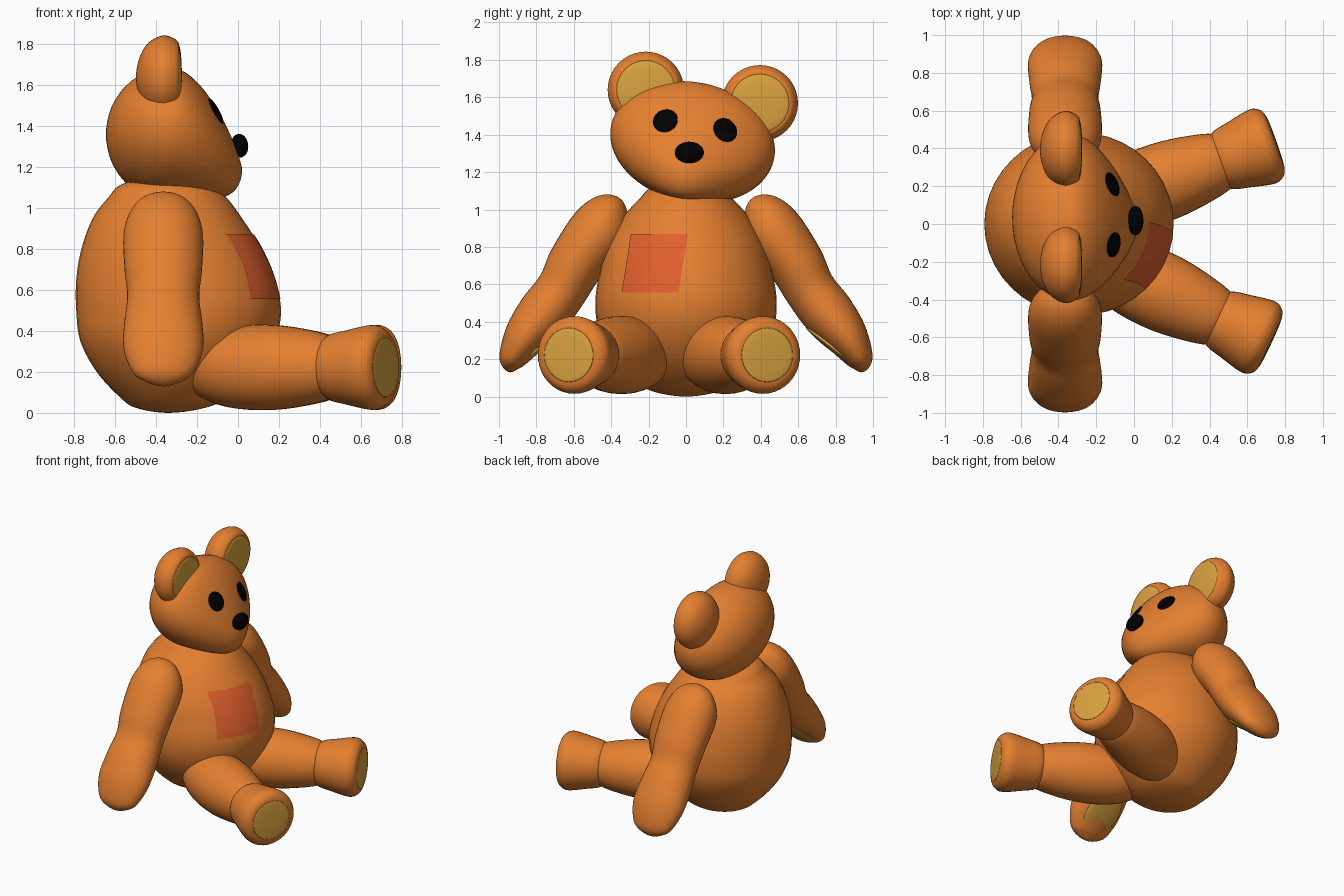
import bpy, bmesh
from math import sin, cos, pi, radians
from mathutils import Vector, Matrix
from mathutils.bvhtree import BVHTree

if "Cube" in bpy.data.objects:
    bpy.data.objects.remove(bpy.data.objects["Cube"])


def material(name, rgb):
    m = bpy.data.materials.new(name)
    m.diffuse_color = (*rgb, 1)
    m.use_nodes = True
    m.node_tree.nodes["Principled BSDF"].inputs["Base Color"].default_value = m.diffuse_color
    return m


FUR = material("fur", (0.78, 0.215, 0.03))
PAD = material("pad", (0.70, 0.37, 0.05))
PATCH = material("patch_cloth", (0.74, 0.115, 0.025))
BLACK = material("black", (0.0, 0.0, 0.0))


def finish(bm, name, mat):
    """Turn a bmesh into a smooth object and return a ray-cast tree of it."""
    bmesh.ops.recalc_face_normals(bm, faces=bm.faces)
    tree = BVHTree.FromBMesh(bm)
    mesh = bpy.data.meshes.new(name)
    bm.to_mesh(mesh)
    bm.free()
    mesh.shade_smooth()
    mesh.materials.append(mat)
    bpy.context.collection.objects.link(bpy.data.objects.new(name, mesh))
    return tree


def loft(name, rings, mat, sides=40, steps=5):
    """Smooth closed skin through elliptical rings (centre, axis u, axis v)."""
    def flip(r):
        return (r[0], -r[1], -r[2])
    pts = [flip(rings[1])] + rings + [flip(rings[-2])]
    fine = []
    for i in range(1, len(pts) - 2):
        a, b, c, d = pts[i - 1:i + 3]
        for k in range(steps):
            t = k / steps
            fine.append([0.5 * (2 * q + (r - p) * t + (2 * p - 5 * q + 4 * r - s) * t * t
                                + (3 * q - p - 3 * r + s) * t ** 3)
                         for p, q, r, s in zip(a, b, c, d)])
    fine.append(rings[-1])
    bm = bmesh.new()
    loops = [[bm.verts.new(c + u * cos(2 * pi * j / sides) + v * sin(2 * pi * j / sides))
              for j in range(sides)] for c, u, v in fine]
    for a, b in zip(loops, loops[1:]):
        for j in range(sides):
            k = (j + 1) % sides
            bm.faces.new((a[j], a[k], b[k], b[j]))
    bmesh.ops.remove_doubles(bm, verts=bm.verts, dist=1e-5)
    return finish(bm, name, mat)


def ellipsoid(name, centre, normal, radii, mat):
    """Flattened ball; radii = (width, height, thickness along the normal)."""
    n = Vector(normal).normalized()
    side = Vector((0, 0, 1)).cross(n).normalized()
    rot = Matrix((side, n.cross(side), n)).transposed().to_4x4()
    bm = bmesh.new()
    bmesh.ops.create_uvsphere(bm, u_segments=32, v_segments=16, radius=1,
                              matrix=Matrix.Translation(centre) @ rot @ Matrix.Diagonal((*radii, 1)))
    finish(bm, name, mat)


X, Y, Z = Vector((1, 0, 0)), Vector((0, 1, 0)), Vector((0, 0, 1))

# Pear-shaped body: z, centre x, radius x, radius y
body = loft("body", [(Vector((cx, 0, z)), X * rx, Y * ry) for z, cx, rx, ry in (
    (0, -.34, 0, 0), (.025, -.33, .17, .17), (.08, -.31, .27, .27), (.2, -.3, .39, .385),
    (.35, -.295, .475, .465), (.5, -.29, .5, .485), (.65, -.305, .485, .465),
    (.8, -.325, .44, .425), (.95, -.345, .365, .345), (1.05, -.345, .29, .255),
    (1.12, -.35, .21, .18), (1.16, -.35, 0, 0))], FUR)

# Head: ball with the front tapered and drooped into a muzzle, tilted sideways
bm = bmesh.new()
bmesh.ops.create_uvsphere(bm, u_segments=48, v_segments=32, radius=1)
tilt = Matrix.Rotation(radians(-12), 3, 'X')
for v in bm.verts:
    x, y, z = v.co
    f = max(x, 0) ** 2
    px = x * (.355 * (1 - .18 * max(z, 0)) if x > 0 else .31)
    p = Vector((px, y * .445 * (1 - .4 * f), z * .32 - .17 * f))
    v.co = tilt @ p + Vector((-.335, .035, 1.36))
head = finish(bm, "head", FUR)

# Eyes set on the head surface, and the nose
for i, (y, z) in enumerate(((-.11, 1.475), (.21, 1.425))):
    hit, n, _, _ = head.ray_cast(Vector((1, y, z)), -X)
    ellipsoid(f"eye_{i + 1}", hit, n, (.067, .07, .01), BLACK)
ellipsoid("nose", (.008, .018, 1.305), (1, 0, .1), (.078, .058, .042), BLACK)

# Ears with pale inner discs
for i, (y, z) in enumerate(((-.215, 1.64), (.395, 1.568))):
    loft(f"ear_{i + 1}", [(Vector((x, y, z)), Y * r, Z * r) for x, r in (
        (-.498, 0), (-.483, .09), (-.44, .165), (-.37, .203), (-.315, .19),
        (-.288, .162), (-.3, .12), (-.31, 0))], FUR)
    ellipsoid(f"ear_inner_{i + 1}", (-.29, y, z), X, (.158, .158, .016), PAD)

# Arms: y, z, radius x, thickness; mirrored, with palm pads
ARM = ((.37, 1.07, 0, 0), (.395, 1.03, .12, .09), (.455, .90, .19, .16), (.59, .71, .19, .15),
       (.665, .57, .176, .138), (.76, .445, .19, .14), (.86, .32, .195, .115),
       (.925, .21, .155, .078), (.942, .16, .1, .048), (.945, .13, 0, 0))
for s, side in ((-1, "right"), (1, "left")):
    rings = []
    for i, (y, z, rx, rt) in enumerate(ARM):
        a, b = ARM[max(i - 1, 0)], ARM[min(i + 1, len(ARM) - 1)]
        n = Vector((0, s * (a[1] - b[1]), b[0] - a[0])).normalized()
        rings.append((Vector((-.365, s * y, z)), X * rx, n * rt))
    loft(f"{side}_arm", rings, FUR)
    ellipsoid(f"{side}_palm", (-.365, s * .773, .27), (0, -s * .62, -.79), (.13, .17, .02), PAD)

# Legs and feet: profiles of (distance back from the sole, radius)
FOOT = ((0, 0), (0, .1), (.003, .16), (.03, .195), (.08, .207), (.2, .183), (.3, .157),
        (.33, .1), (.34, 0))
LEG = ((.27, 0), (.275, .1), (.3, .152), (.44, .187), (.6, .207), (.76, .205),
       (.9, .18), (1.02, .12), (1.07, 0))
for side, sx, sy, ang in (("right", .721, -.627, -25), ("left", .747, .434, 19.5)):
    d = Vector((cos(radians(ang)), sin(radians(ang)), 0))
    across = Z.cross(d)
    sole = Vector((sx, sy, .222))
    for part, prof in (("foot", FOOT), ("leg", LEG)):
        loft(f"{side}_{part}", [(sole - d * t, across * r, Z * r) for t, r in prof], FUR)
    ellipsoid(f"{side}_sole", sole, d, (.145, .145, .008), PAD)

# Sewn-on belly patch draped over the body
bm = bmesh.new()
N = 14
grid = []
for i in range(N + 1):
    w = i / N
    row = []
    for j in range(N + 1):
        y = (-.34 + .05 * w) + .30 * j / N
        hit, n, _, _ = body.ray_cast(Vector((1, y, .555 + .312 * w)), -X)
        row.append(bm.verts.new(hit + n * .006))
    grid.append(row)
for a, b in zip(grid, grid[1:]):
    for j in range(N):
        bm.faces.new((a[j], a[j + 1], b[j + 1], b[j]))
finish(bm, "belly_patch", PATCH)
